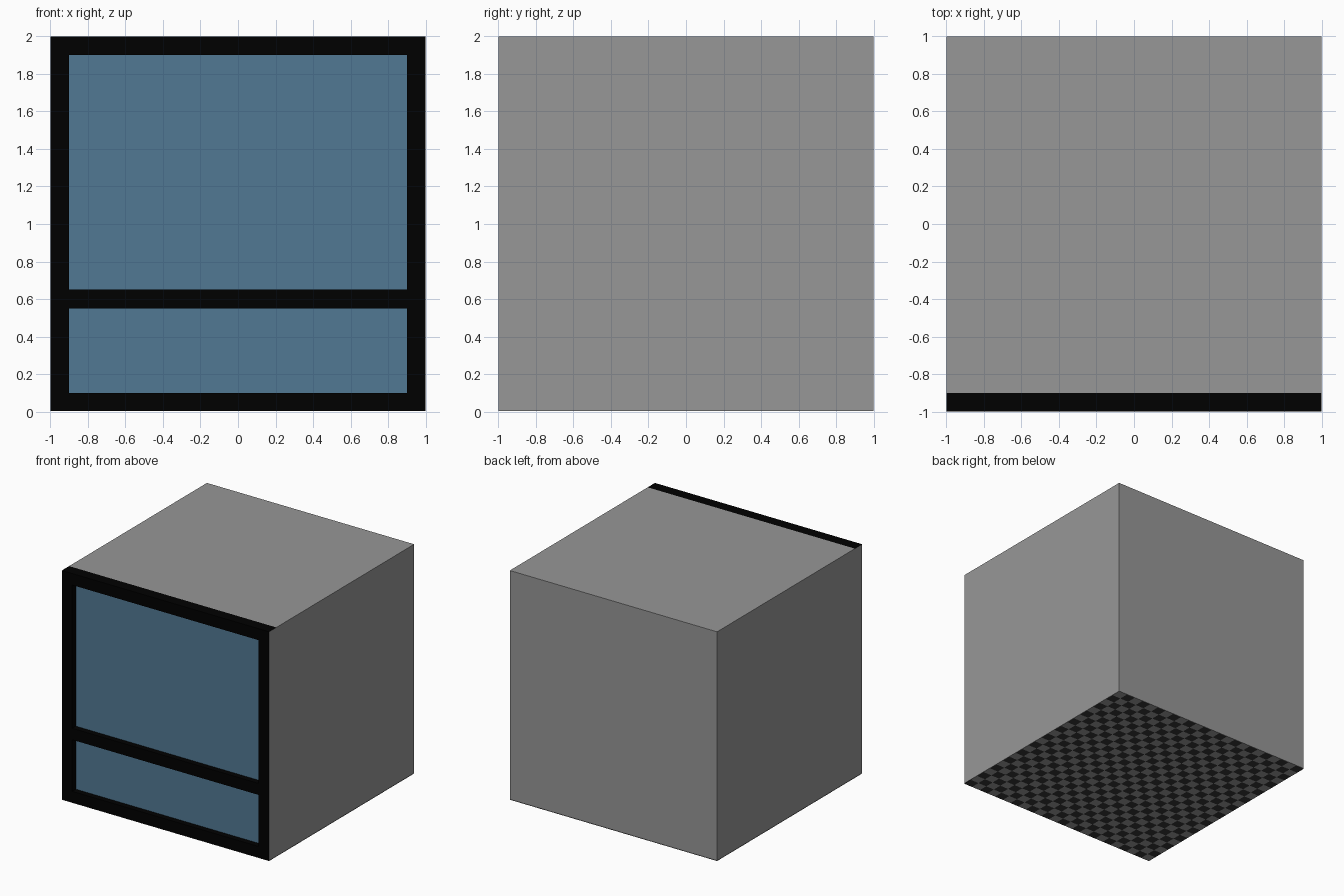
import bpy
import bmesh
from mathutils import Vector

if "Cube" in bpy.data.objects:
    bpy.data.objects.remove(bpy.data.objects["Cube"], do_unlink=True)


def material(name, r, g, b):
    m = bpy.data.materials.new(name)
    m.use_nodes = True
    m.diffuse_color = (r, g, b, 1)
    m.node_tree.nodes["Principled BSDF"].inputs["Base Color"].default_value = (r, g, b, 1)
    return m


wall_grey = material("wall grey", 0.31, 0.31, 0.31)
frame_black = material("frame black", 0, 0, 0)
glass_blue = material("glass blue", 0.083, 0.19, 0.295)
floor_dark = material("floor dark grey", 0.035, 0.035, 0.035)


def add_object(name, bm, mats):
    mesh = bpy.data.meshes.new(name)
    bm.to_mesh(mesh)
    bm.free()
    for m in mats:
        mesh.materials.append(m)
    obj = bpy.data.objects.new(name, mesh)
    bpy.context.collection.objects.link(obj)


def box(name, low, high, mats, rule=None):
    """Box between two corners; rule(normal) picks a face's material."""
    low, high = Vector(low), Vector(high)
    bm = bmesh.new()
    bmesh.ops.create_cube(bm, size=1)
    for v in bm.verts:
        v.co = (low + high) / 2 + v.co * (high - low)
    bm.normal_update()
    for f in bm.faces:
        f.material_index = rule(f.normal) if rule else 0
    add_object(name, bm, mats)


FRONT, BACK = -1, -0.9      # depth range of the window frame
BAR = 0.1                   # width of each frame bar
INNER = 1 - BAR
BASE = 0.004                # walls rest on the thin underside sheet

# Solid block behind the window
box("body", (-1, BACK, BASE), (1, 1, 2), [wall_grey])

# Underside: grey and dark cells in a staggered pattern
bm = bmesh.new()
CELLS = 24
bmesh.ops.create_grid(bm, x_segments=CELLS, y_segments=CELLS, size=1)
bmesh.ops.reverse_faces(bm, faces=bm.faces[:])
for f in bm.faces:
    c = f.calc_center_median()
    column, row = (int((p + 1) * CELLS / 2) for p in c.xy)
    f.material_index = (column + row) % 2
add_object("underside", bm, [wall_grey, floor_dark])

# Frame posts: the outer flanks continue the grey walls
for side, name in ((1, "left_post"), (-1, "right_post")):
    xs = sorted((side, side * INNER))
    box(name, (xs[0], FRONT, BASE), (xs[1], BACK, 2), [frame_black, wall_grey],
        lambda n: int(n.x * side > 0.5))

# Frame rails between the posts
for name, z0, z1 in (("bottom_rail", BASE, BAR), ("middle_rail", 0.55, 0.65),
                     ("top_rail", 2 - BAR, 2)):
    box(name, (-INNER, FRONT, z0), (INNER, BACK, z1), [frame_black])

# Glass set back inside the frame
for name, z0, z1 in (("lower_glass", BAR, 0.55), ("upper_glass", 0.65, 2 - BAR)):
    box(name, (-INNER, -0.95, z0), (INNER, -0.93, z1), [glass_blue])
